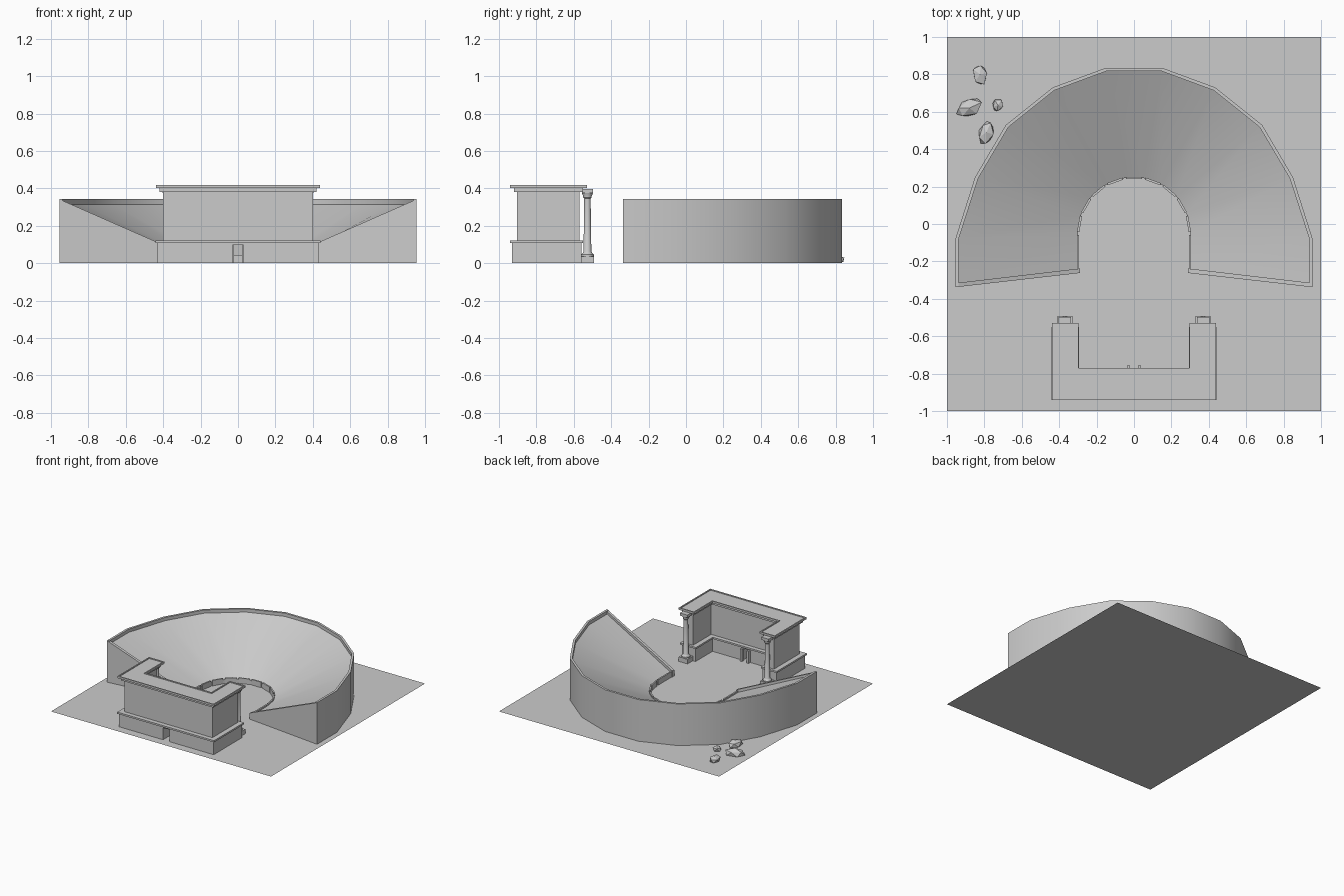
import bpy, bmesh, math, random
from mathutils import Vector, Matrix

if "Cube" in bpy.data.objects:
    bpy.data.objects.remove(bpy.data.objects["Cube"])

random.seed(4)


def finish(bm, name, smooth=False):
    bmesh.ops.recalc_face_normals(bm, faces=bm.faces[:])
    me = bpy.data.meshes.new(name)
    bm.to_mesh(me)
    bm.free()
    ob = bpy.data.objects.new(name, me)
    bpy.context.collection.objects.link(ob)
    if smooth:
        bpy.ops.object.select_all(action='DESELECT')
        ob.select_set(True)
        bpy.context.view_layer.objects.active = ob
        bpy.ops.object.shade_smooth_by_angle(angle=math.radians(32))
    return ob


def prism(name, pts, z0, tops, recess=None):
    """Plan outline extruded from z0 to one top height (or one per point)."""
    if not isinstance(tops, (list, tuple)):
        tops = [tops] * len(pts)
    bm = bmesh.new()
    lo = [bm.verts.new((x, y, z0)) for x, y in pts]
    hi = [bm.verts.new((x, y, z)) for (x, y), z in zip(pts, tops)]
    n = len(pts)
    bm.faces.new(lo[::-1])
    cap = bm.faces.new(hi)
    for i in range(n):
        j = (i + 1) % n
        bm.faces.new((lo[i], lo[j], hi[j], hi[i]))
    bmesh.ops.recalc_face_normals(bm, faces=bm.faces[:])
    if recess:
        bmesh.ops.inset_region(bm, faces=[cap], thickness=recess[0])
        ext = bmesh.ops.inset_region(bm, faces=[cap], thickness=0.0005)
        for v in cap.verts:
            v.co.z -= recess[1]
    return finish(bm, name)


def box(name, x0, x1, y0, y1, z0, z1):
    return prism(name, [(x0, y0), (x1, y0), (x1, y1), (x0, y1)], z0, z1)


def u_shape(xo, yb, xi, yi, yf):
    half = [(xo, yf), (xi, yf), (xi, yi)]
    return ([(-xo, yb), (xo, yb)] + half
            + [(-xi, yi), (-xi, yf), (-xo, yf)])


# ground sheet
bm = bmesh.new()
bmesh.ops.create_grid(bm, x_segments=1, y_segments=1, size=1)
finish(bm, "ground")

# seating bowl: inner and outer plan curves, twelve stations
right = [(.955, -.335), (.955, -.08), (.85, .25), (.685, .53), (.435, .73), (.15, .835)]
outer = [Vector(p) for p in right] + [Vector((-x, y)) for x, y in right[::-1]]
inner = [Vector((.30, -.25))]
for i in range(10):
    a = math.radians(20 * i)
    inner.append(Vector((.30 * math.cos(a), -.05 + .30 * math.sin(a))))
inner.append(Vector((-.30, -.25)))

bm = bmesh.new()
rows = []
for p, q in zip(inner, outer):
    r = q + (p - q).normalized() * .018
    section = [(p, 0), (p, .03), (r, .315), (r, .342), (q, .342), (q, 0)]
    rows.append([bm.verts.new((v.x, v.y, z)) for v, z in section])
for a, b in zip(rows, rows[1:]):
    for k in range(5):
        bm.faces.new((a[k], a[k + 1], b[k + 1], b[k]))
bm.faces.new(rows[0])
bm.faces.new(rows[-1][::-1])
finish(bm, "seating_bowl", smooth=True)

# sloping parapets on the two end walls
for s, side in ((1, "right"), (-1, "left")):
    prism("end_parapet_" + side,
          [(s * .29, -.262), (s * .955, -.338), (s * .955, -.316), (s * .29, -.238)],
          0, [.05, .342, .342, .05])

# low broken wall around the orchestra
for i, (p, q) in enumerate(zip(inner, inner[1:])):
    d = (q - p).normalized()
    n = Vector((-d.y, d.x)) * .006
    a, b = p + d * .009, q - d * .009
    prism("orchestra_wall_%d" % i, [tuple(v) for v in (a - n, b - n, b + n, a + n)], 0, .045)

# stage building: plinth halves with a passage between them
for s, side in ((1, "right"), (-1, "left")):
    prism("plinth_" + side,
          [(s * x, y) for x, y in ((.03, -.93), (.43, -.93), (.43, -.56),
                                   (.305, -.56), (.305, -.78), (.03, -.78))], 0, .108)
box("passage_lintel", -.03, .03, -.93, -.78, .098, .108)
prism("plinth_ledge", u_shape(.44, -.94, .295, -.77, -.55), .108, .122)
prism("stage_wall", u_shape(.40, -.903, .335, -.805, -.57), .122, .382)
prism("lower_cornice", u_shape(.42, -.92, .315, -.787, -.55), .38, .402)
prism("roof", u_shape(.438, -.94, .297, -.77, -.53), .402, .418, recess=(.014, .006))

# door jambs and columns, mirrored left and right
profile = [(.034, .036), (.034, .046), (.026, .054), (.021, .062),
           (.017, .345), (.023, .352), (.023, .358), (.030, .376)]
for s, side in ((1, "right"), (-1, "left")):
    box("door_jamb_" + side, s * .03 - .008, s * .03 + .008, -.784, -.757, 0, .1)
    cx, cy = s * .37, -.527
    box("column_base_" + side, cx - .04, cx + .04, cy - .036, cy + .036, 0, .037)
    box("column_capital_" + side, cx - .034, cx + .034, cy - .03, cy + .03, .375, .397)
    bm = bmesh.new()
    rings = [[bm.verts.new((cx + r * math.cos(k * math.tau / 12),
                            cy + r * math.sin(k * math.tau / 12), z)) for k in range(12)]
             for r, z in profile]
    for a, b in zip(rings, rings[1:]):
        for k in range(12):
            j = (k + 1) % 12
            bm.faces.new((a[k], a[j], b[j], b[k]))
    bm.faces.new(rings[0][::-1])
    bm.faces.new(rings[-1])
    finish(bm, "column_shaft_" + side, smooth=True)

# loose rocks: position, half sizes, turn
rocks = [(-.823, .80, .043, .062, .03, 10), (-.88, .62, .08, .05, .035, 25),
         (-.728, .635, .033, .038, .028, -20), (-.79, .49, .043, .072, .035, -15)]
for i, (x, y, a, b, c, turn) in enumerate(rocks):
    bm = bmesh.new()
    bmesh.ops.create_icosphere(bm, subdivisions=1, radius=1)
    for v in bm.verts:
        v.co *= random.uniform(.8, 1.1)
    m = (Matrix.Translation((x, y, c * .6))
         @ Matrix.Rotation(math.radians(turn), 4, 'Z') @ Matrix.Diagonal((a, b, c, 1)))
    bmesh.ops.transform(bm, matrix=m, verts=bm.verts[:])
    for v in bm.verts:
        v.co.z = max(v.co.z, 0)
    finish(bm, "rock_%d" % i)
